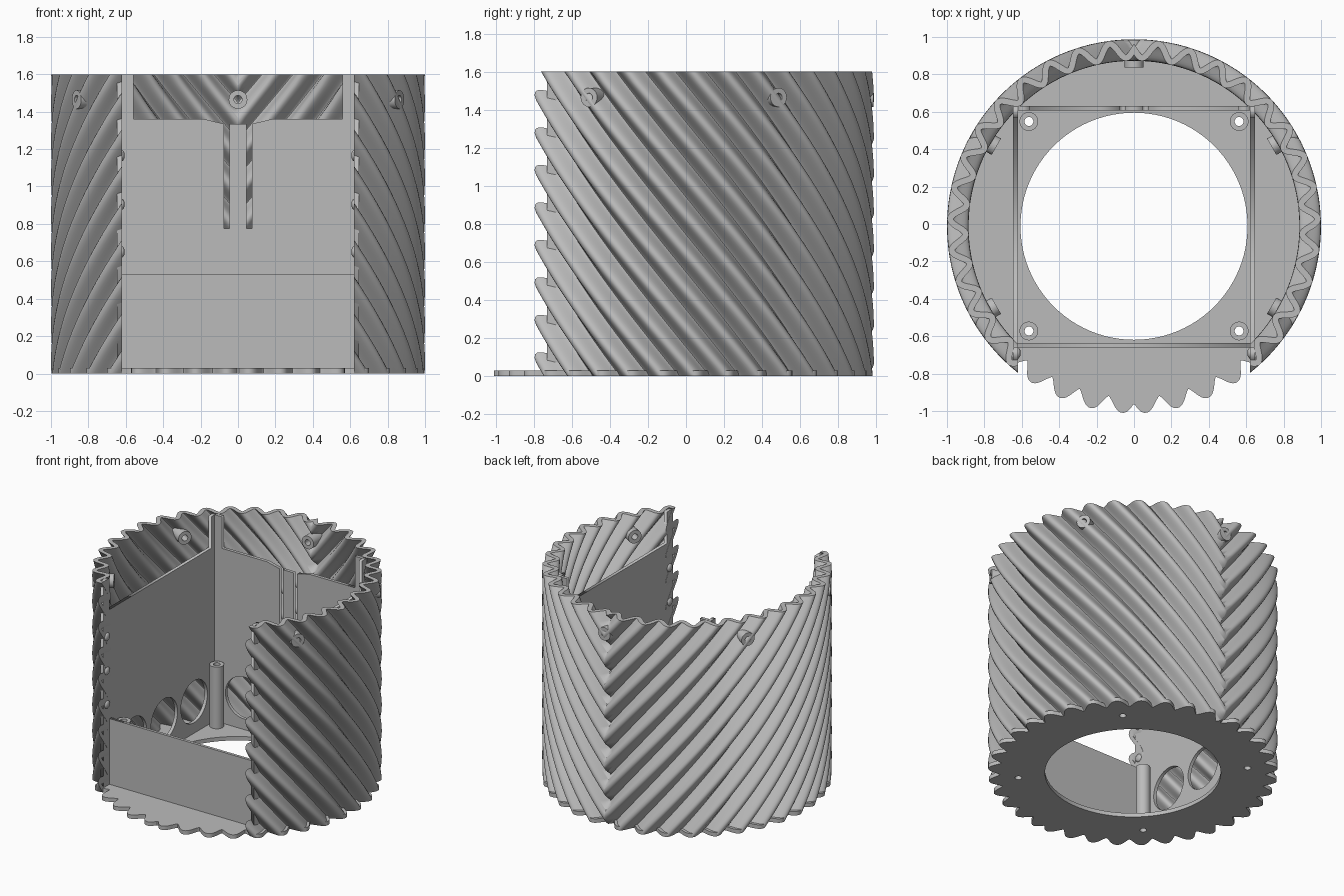
import bpy, bmesh
from math import sin, cos, pi, radians, sqrt
from mathutils import Matrix, Vector

cube = bpy.data.objects.get("Cube")
if cube:
    bpy.data.objects.remove(cube)

CY = -0.012                 # ring centre in y
HEIGHT = 1.6
PERIOD = radians(10)        # one ridge
PHASE = radians(3.5)
TWIST = PERIOD / 0.197      # twist per unit of height
MID, AMP, HALF = 0.942, 0.0415, 0.0165
OPEN_X = 0.62               # half width of the front opening
FLOOR = 0.03
PANEL_TOP = 1.36

grey = bpy.data.materials.new("plain grey")
grey.use_nodes = True
grey.diffuse_color = (0.5, 0.5, 0.5, 1)
grey.node_tree.nodes["Principled BSDF"].inputs["Base Color"].default_value = (0.5, 0.5, 0.5, 1)


def add_mesh(name, mesh, smooth=None):
    obj = bpy.data.objects.new(name, mesh)
    bpy.context.collection.objects.link(obj)
    mesh.materials.clear()
    mesh.materials.append(grey)
    if smooth:
        bpy.ops.object.select_all(action="DESELECT")
        obj.select_set(True)
        bpy.context.view_layer.objects.active = obj
        bpy.ops.object.shade_smooth_by_angle(angle=radians(smooth))
    return obj


def circle(x, y, r, n=32):
    return [(x + r * cos(2 * pi * i / n), y + r * sin(2 * pi * i / n)) for i in range(n)]


def plate(name, loops, thickness, matrix, smooth=None):
    """Flat sheet from an outline and its holes, centred on the matrix plane."""
    curve = bpy.data.curves.new(name, "CURVE")
    curve.dimensions = "2D"
    curve.fill_mode = "BOTH"
    curve.extrude = thickness / 2
    for loop in loops:
        spline = curve.splines.new("POLY")
        spline.points.add(len(loop) - 1)
        for point, (u, v) in zip(spline.points, loop):
            point.co = (u, v, 0, 1)
        spline.use_cyclic_u = True
    helper = bpy.data.objects.new(name + "_outline", curve)
    bpy.context.collection.objects.link(helper)
    graph = bpy.context.evaluated_depsgraph_get()
    mesh = bpy.data.meshes.new_from_object(helper.evaluated_get(graph))
    bpy.data.objects.remove(helper)
    mesh.transform(matrix)
    return add_mesh(name, mesh, smooth)


def upright(u, origin):
    """Matrix for a standing plate: local x runs along u, local y is up."""
    u, up = Vector(u), Vector((0, 0, 1))
    m = Matrix((u, up, u.cross(up))).transposed().to_4x4()
    m.translation = origin
    return m


def tube(name, start, end, outer, inner, n=32):
    """Straight pipe between two points."""
    start, end = Vector(start), Vector(end)
    axis = end - start
    turn = axis.to_track_quat("Z", "Y").to_matrix().to_4x4()
    turn.translation = (start + end) / 2
    return plate(name, [circle(0, 0, outer, n), circle(0, 0, inner, n)],
                 axis.length, turn, 40)


def ridge_point(u, turn, side):
    """Point of the ridged section: side +1 is the outer skin, -1 the inner."""
    k = 2 * pi / PERIOD
    r = MID + AMP * cos(k * (u - PHASE))
    slope = -AMP * k * sin(k * (u - PHASE))
    length = sqrt(r * r + slope * slope)
    radial = r + side * HALF * r / length
    tangent = -side * HALF * slope / length
    a = u - turn
    return (radial * sin(a) + tangent * cos(a), CY - radial * cos(a) + tangent * sin(a))


# Ridged wall: half is built along the ridges, trimmed, then mirrored
bm = bmesh.new()
layers, per = 28, 18
first = radians(20)
columns = int((radians(178) + TWIST * HEIGHT) / PERIOD * per)
grid = {}
for j in range(layers + 1):
    z = HEIGHT * j / layers
    for i in range(columns + 1):
        u = first + PERIOD * i / per
        if first <= u - TWIST * z <= radians(196):
            for side in (-1, 1):
                x, y = ridge_point(u, TWIST * z, side)
                grid[i, j, side] = bm.verts.new((x, y, z))


def quad(*keys):
    if all(key in grid for key in keys):
        bm.faces.new([grid[key] for key in keys])


for i in range(columns):
    for j in range(layers):
        quad((i, j, 1), (i + 1, j, 1), (i + 1, j + 1, 1), (i, j + 1, 1))
        quad((i, j, -1), (i, j + 1, -1), (i + 1, j + 1, -1), (i + 1, j, -1))
    quad((i, 0, 1), (i, 0, -1), (i + 1, 0, -1), (i + 1, 0, 1))
    quad((i, layers, 1), (i + 1, layers, 1), (i + 1, layers, -1), (i, layers, -1))


def trim(x, front):
    faces = [f for f in bm.faces if (f.calc_center_median().y < 0) == front]
    edges = {e for f in faces for e in f.edges}
    verts = {v for f in faces for v in f.verts}
    bmesh.ops.bisect_plane(bm, geom=faces + list(edges) + list(verts), dist=1e-6,
                           plane_co=(x, 0, 0), plane_no=(1, 0, 0), clear_inner=True)


trim(OPEN_X, True)
trim(0, False)
bmesh.ops.delete(bm, geom=[v for v in bm.verts if not v.link_faces], context="VERTS")
rim = [e for e in bm.edges if e.is_boundary
       and all(abs(v.co.x - OPEN_X) < 1e-4 and v.co.y < 0 for v in e.verts)]
bmesh.ops.triangle_fill(bm, edges=rim, use_beauty=True, normal=(-1, 0, 0))
mesh = bpy.data.meshes.new("ridged_wall")
bm.to_mesh(mesh)
bm.free()
wall = add_mesh("ridged_wall", mesh, 40)
mirror = wall.modifiers.new("mirror", "MIRROR")
mirror.merge_threshold = 0.0005

# Scalloped base ring with screw holes
half = [ridge_point(PERIOD * i / 18, 0, 1) for i in range(18 * 18 + 1)]
half = [p for p in half if p[0] > 0.003]
outline = half + [(-x, y) for x, y in reversed(half)]
screws = [(sx * 0.562, y) for sx in (-1, 1) for y in (0.548, -0.572)]
plate("base_ring", [outline, circle(0, CY, 0.607, 96)]
      + [circle(x, y, 0.024, 20) for x, y in screws],
      FLOOR, Matrix.Translation((0, 0, FLOOR / 2)), 30)

# Screw posts in the corners
for x, y in screws:
    tube("screw_post", (x, y, FLOOR), (x, y, 0.5), 0.05, 0.024)

# Side panels with round openings and raised ends
vents = [circle(c, 0.27, 0.16, 40) for c in (-0.37, 0, 0.36)]
side_outline = [(-0.73, FLOOR), (0.63, FLOOR), (0.63, HEIGHT), (0.57, HEIGHT),
                (0.57, PANEL_TOP), (-0.66, PANEL_TOP), (-0.66, HEIGHT), (-0.73, HEIGHT),]
for sx in (-1, 1):
    plate("side_panel", [side_outline] + vents, 0.025,
          upright((0, 1, 0), (sx * 0.634, 0, 0)))
    # Small round catches near the front edge
    for z in (0.65, 0.905, 1.165):
        bm = bmesh.new()
        bmesh.ops.create_uvsphere(bm, u_segments=16, v_segments=10, radius=0.03)
        bmesh.ops.scale(bm, vec=(0.55, 1, 1), verts=bm.verts)
        bmesh.ops.translate(bm, vec=(sx * 0.622, -0.69, z), verts=bm.verts)
        mesh = bpy.data.meshes.new("catch")
        bm.to_mesh(mesh)
        bm.free()
        add_mesh("catch", mesh, 40)

# Back panel with two slots, raised ends and round openings
right = [(0, 1.335), (0.045, 1.335), (0.045, 0.775), (0.075, 0.775), (0.075, 1.335),
         (0.18, PANEL_TOP), (0.56, PANEL_TOP), (0.56, HEIGHT), (0.622, HEIGHT), (0.622, FLOOR)]
back_outline = right + [(-x, z) for x, z in reversed(right[1:])]
plate("back_panel", [back_outline] + vents, 0.025, upright((1, 0, 0), (0, 0.618, 0)))

# Low front panel
plate("front_panel", [[(-0.622, FLOOR), (0.622, FLOOR), (0.622, 0.53), (-0.622, 0.53)]],
      0.022, upright((1, 0, 0), (0, -0.648, 0)))

# Radial screw bosses through the wall near the top
for degrees in (60, 120, 180, 240, 300):
    a = radians(degrees)
    ends = [(r * sin(a), CY - r * cos(a), 1.465) for r in (0.85, 0.997)]
    tube("wall_boss", ends[0], ends[1], 0.05, 0.022, 24)
